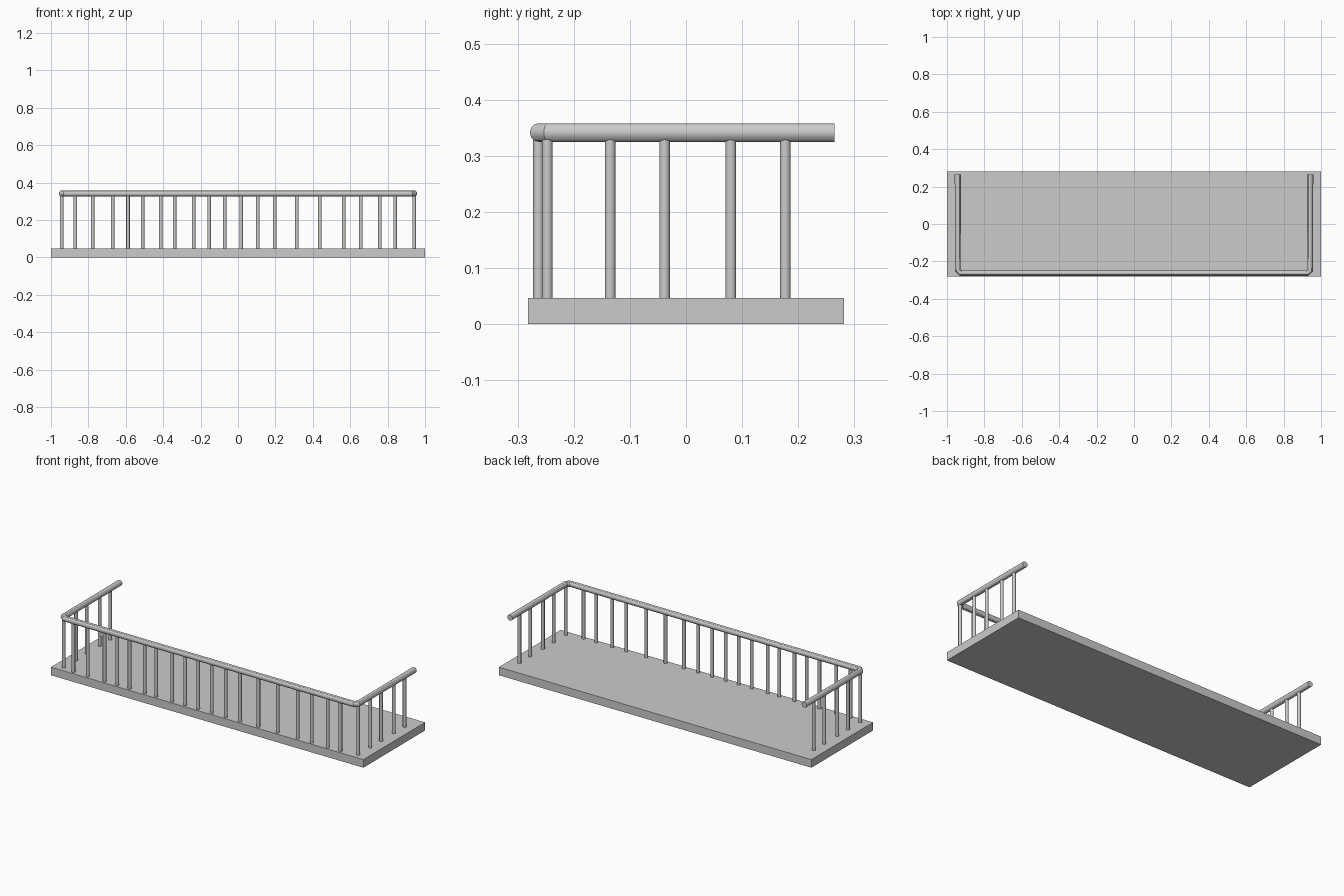
import bpy

if "Cube" in bpy.data.objects:
    bpy.data.objects.remove(bpy.data.objects["Cube"])

SLAB_TOP = 0.047
RAIL_Z = 0.3415
RAIL_R = 0.0165
POST_R = 0.0095
SIDE_X = 0.942
FRONT_Y = -0.263


def add_post(name, x, y):
    bpy.ops.mesh.primitive_cylinder_add(
        vertices=20, radius=POST_R, depth=RAIL_Z - SLAB_TOP + 0.005,
        location=(x, y, (RAIL_Z + SLAB_TOP - 0.005) / 2))
    post = bpy.context.object
    post.name = name
    bpy.ops.object.shade_smooth_by_angle()


# Floor slab
bpy.ops.mesh.primitive_cube_add(size=1, location=(0, 0, SLAB_TOP / 2))
slab = bpy.context.object
slab.name = "floor_slab"
slab.scale = (2, 0.564, SLAB_TOP)
bpy.ops.object.transform_apply(location=False, rotation=False, scale=True)

# Handrail: round bar with chamfered corners, open at the back
half = [(SIDE_X, 0.265), (SIDE_X, -0.247), (SIDE_X - 0.016, FRONT_Y)]
path = [(-x, y) for x, y in half] + half[::-1]
curve = bpy.data.curves.new("handrail", 'CURVE')
curve.dimensions = '3D'
curve.bevel_depth = RAIL_R
curve.bevel_resolution = 4
curve.use_fill_caps = True
spline = curve.splines.new('POLY')
spline.points.add(len(path) - 1)
for point, (x, y) in zip(spline.points, path):
    point.co = (x, y, RAIL_Z, 1)
rail = bpy.data.objects.new("handrail", curve)
bpy.context.collection.objects.link(rail)
bpy.ops.object.select_all(action='DESELECT')
bpy.context.view_layer.objects.active = rail
rail.select_set(True)
bpy.ops.object.convert(target='MESH')
bpy.ops.object.shade_smooth_by_angle()

# Front balusters, unevenly spaced
for x in (-0.869, -0.777, -0.67, -0.588, -0.51, -0.413, -0.339, -0.237, -0.154,
          -0.071, 0.017, 0.106, 0.197, 0.315, 0.438, 0.566, 0.657, 0.759, 0.84):
    add_post("front_baluster", x, FRONT_Y)

# Side balusters, mirrored left and right
for y in (-0.247, -0.135, -0.038, 0.08, 0.177):
    for side in (-1, 1):
        add_post("side_baluster", side * SIDE_X, y)
